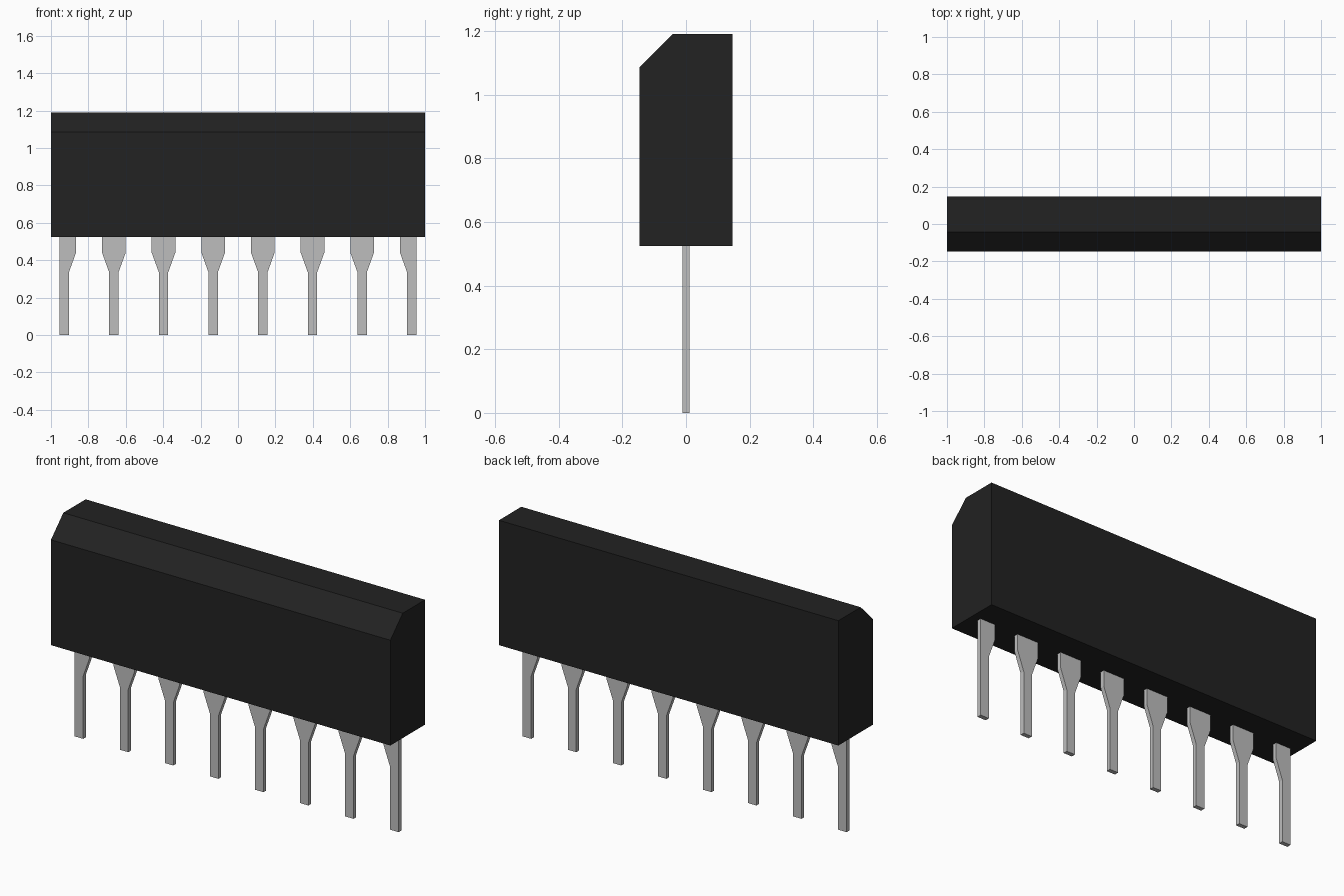
import bpy
import bmesh
from mathutils import Vector

cube = bpy.data.objects.get("Cube")
if cube:
    bpy.data.objects.remove(cube, do_unlink=True)


def make_material(name, value):
    mat = bpy.data.materials.new(name)
    mat.use_nodes = True
    colour = (value, value, value, 1.0)
    mat.diffuse_color = colour
    mat.node_tree.nodes["Principled BSDF"].inputs["Base Color"].default_value = colour
    return mat


def extrude_profile(name, points, direction, mat):
    """Close a planar outline and extrude it along a direction."""
    bm = bmesh.new()
    face = bm.faces.new([bm.verts.new(p) for p in points])
    result = bmesh.ops.extrude_face_region(bm, geom=[face], use_keep_orig=True)
    moved = [v for v in result["geom"] if isinstance(v, bmesh.types.BMVert)]
    bmesh.ops.translate(bm, verts=moved, vec=Vector(direction))
    bmesh.ops.recalc_face_normals(bm, faces=bm.faces)
    mesh = bpy.data.meshes.new(name)
    bm.to_mesh(mesh)
    bm.free()
    mesh.materials.append(mat)
    obj = bpy.data.objects.new(name, mesh)
    bpy.context.collection.objects.link(obj)
    return obj


black_plastic = make_material("black_plastic", 0.016)
pin_metal = make_material("pin_metal", 0.515)

# Body: block with a chamfer along its front top edge
BOTTOM, TOP, DEPTH = 0.525, 1.19, 0.146
side = [(-DEPTH, BOTTOM), (DEPTH, BOTTOM), (DEPTH, TOP), (-0.042, TOP), (-DEPTH, 1.086)]
extrude_profile("package_body", [(-1, y, z) for y, z in side], (2, 0, 0), black_plastic)

# Pins: wide shoulder tapering to a narrow leg; end pins are straight outside
PITCH, COUNT, THICK = 0.2655, 8, 0.023
NARROW, WIDE = 0.025, 0.063
SHOULDER, TAPER, PIN_TOP = 0.44, 0.335, BOTTOM + 0.005

for i in range(COUNT):
    x = (i - (COUNT - 1) / 2) * PITCH
    left = NARROW if i == 0 else WIDE
    right = NARROW if i == COUNT - 1 else WIDE
    outline = [(-NARROW, 0), (NARROW, 0)]
    if right == WIDE:
        outline += [(NARROW, TAPER), (WIDE, SHOULDER)]
    outline += [(right, PIN_TOP), (-left, PIN_TOP)]
    if left == WIDE:
        outline += [(-WIDE, SHOULDER), (-NARROW, TAPER)]
    extrude_profile(f"pin_{i + 1}", [(x + px, -THICK / 2, z) for px, z in outline],
                    (0, THICK, 0), pin_metal)
